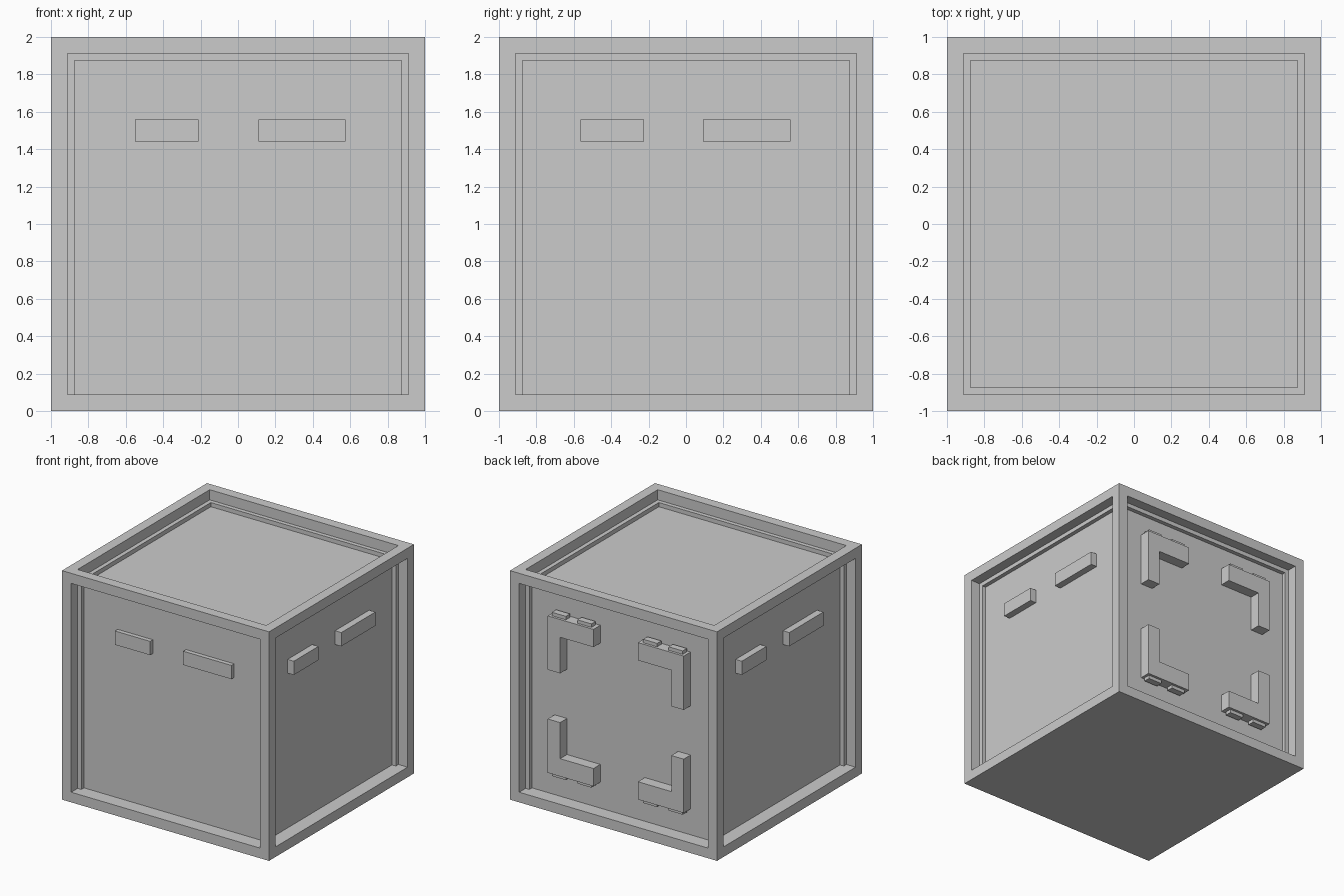
import bpy, bmesh
from mathutils import Matrix, Vector

if "Cube" in bpy.data.objects:
    bpy.data.objects.remove(bpy.data.objects["Cube"], do_unlink=True)

grey = bpy.data.materials.new("plain_grey")
colour = (0.6, 0.6, 0.6, 1)
grey.diffuse_color = colour
grey.use_nodes = True
grey.node_tree.nodes["Principled BSDF"].inputs["Base Color"].default_value = colour

RIM = 0.125          # frame width and recess depth
PANEL = 1 - RIM      # distance of each recessed panel from the centre


def add_object(name, bm):
    bmesh.ops.recalc_face_normals(bm, faces=bm.faces)
    mesh = bpy.data.meshes.new(name)
    bm.to_mesh(mesh)
    bm.free()
    mesh.materials.append(grey)
    obj = bpy.data.objects.new(name, mesh)
    obj.location.z = 1
    bpy.context.collection.objects.link(obj)
    return obj


def add_block(bm, low, high):
    low, high = Vector(low), Vector(high)
    matrix = Matrix.Translation((low + high) / 2) @ Matrix.Diagonal((*(high - low), 1))
    bmesh.ops.create_cube(bm, size=1, matrix=matrix)


# Crate: a cube with a sunken panel on every side except the bottom
bm = bmesh.new()
bmesh.ops.create_cube(bm, size=2)
bm.normal_update()
panels = [f for f in bm.faces if f.normal.z > -0.5]
bmesh.ops.inset_individual(bm, faces=panels, thickness=RIM, depth=0)
sunk = bmesh.ops.extrude_discrete_faces(bm, faces=panels)["faces"]
bm.normal_update()
for face in sunk:
    bmesh.ops.translate(bm, verts=face.verts, vec=face.normal * -RIM)
add_object("crate_frame", bm)

# Front bars: one short and one long
for name, left, right in (("short", -0.55, -0.21), ("long", 0.11, 0.575)):
    bm = bmesh.new()
    add_block(bm, (left, -PANEL - 0.038, 0.44), (right, -PANEL + 0.01, 0.56))
    add_object(f"front_{name}_bar", bm)

# Side bars: the same pair on each side, turned half round
for name, near, far in (("short", -0.565, -0.225), ("long", 0.09, 0.56)):
    for side, turn in (("left", 0), ("right", 3.14159265)):
        bm = bmesh.new()
        add_block(bm, (PANEL - 0.01, near, 0.44), (PANEL + 0.06, far, 0.56))
        add_object(f"{side}_{name}_bar", bm).rotation_euler.z = turn

# Back brackets: an L profile mirrored to four corners
bm = bmesh.new()
profile = [(0.657, 0.685), (0.215, 0.685), (0.215, 0.53),
           (0.537, 0.53), (0.537, 0.215), (0.657, 0.215)]
face = bm.faces.new([bm.verts.new((x, PANEL - 0.01, z)) for x, z in profile])
new = bmesh.ops.extrude_face_region(bm, geom=[face])["geom"]
bmesh.ops.translate(bm, verts=[v for v in new if isinstance(v, bmesh.types.BMVert)],
                    vec=(0, 0.105, 0))
brackets = add_object("back_corner_brackets", bm)

# Studs: two small pads on the outer edge of each bracket
bm = bmesh.new()
for x in (0.25, 0.497):
    add_block(bm, (x, PANEL + 0.015, 0.67), (x + 0.135, PANEL + 0.073, 0.715))
studs = add_object("bracket_studs", bm)

for obj in (brackets, studs):
    mirror = obj.modifiers.new("four_corners", "MIRROR")
    mirror.use_axis = (True, False, True)
    mirror.use_clip = False
